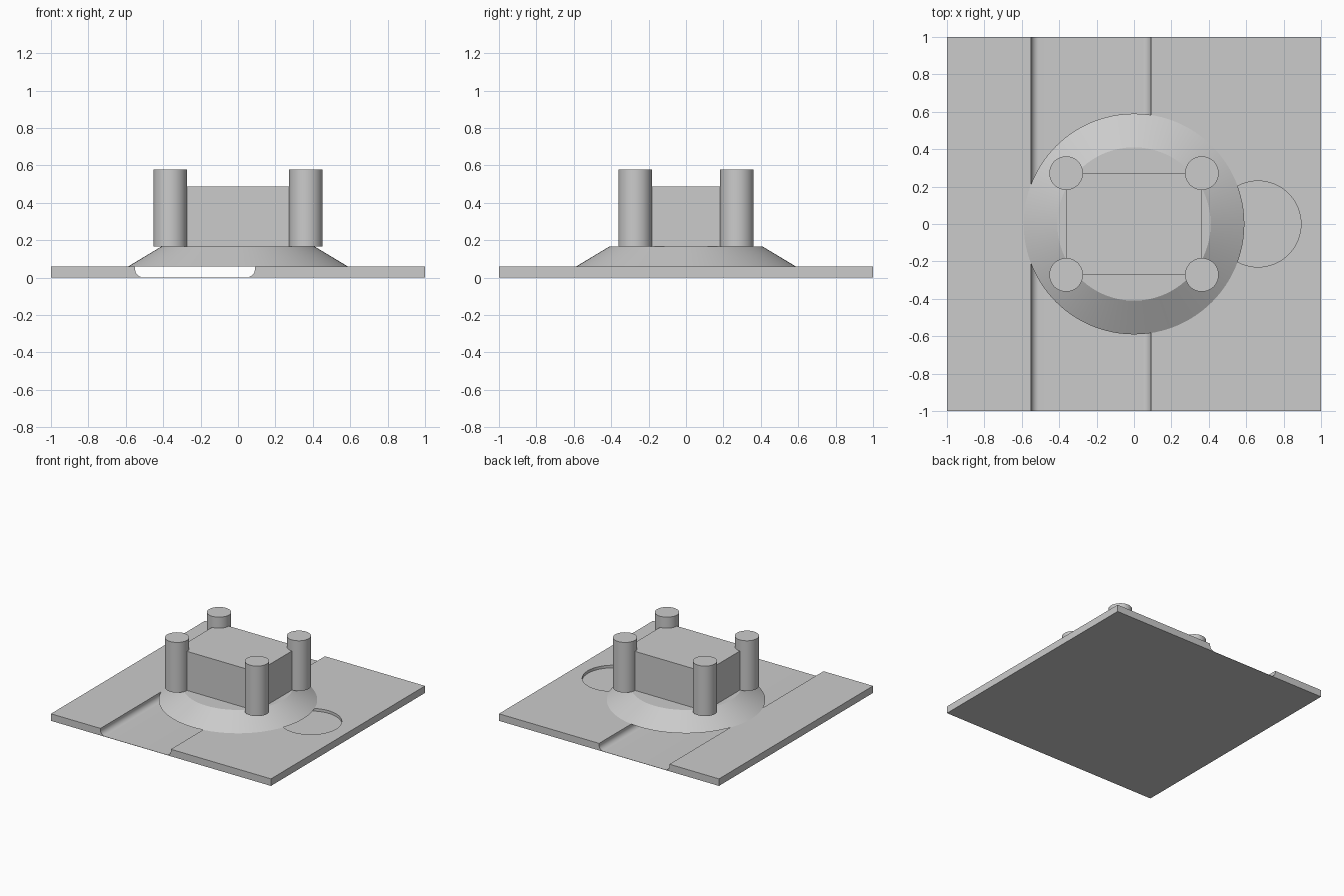
import bpy, bmesh, math
from mathutils import Matrix

if "Cube" in bpy.data.objects:
    bpy.data.objects.remove(bpy.data.objects["Cube"])

grey = bpy.data.materials.new("light_grey")
grey.use_nodes = True
grey.diffuse_color = (0.6, 0.6, 0.6, 1)
grey.node_tree.nodes["Principled BSDF"].inputs["Base Color"].default_value = (0.6, 0.6, 0.6, 1)

PLATE_TOP, CONE_TOP = 0.058, 0.166
BODY_TOP, POST_TOP = 0.487, 0.578


def finish(bm, name):
    bmesh.ops.recalc_face_normals(bm, faces=bm.faces[:])
    mesh = bpy.data.meshes.new(name)
    bm.to_mesh(mesh)
    bm.free()
    obj = bpy.data.objects.new(name, mesh)
    bpy.context.collection.objects.link(obj)
    mesh.materials.append(grey)
    return obj


def smooth(obj):
    bpy.ops.object.select_all(action='DESELECT')
    obj.select_set(True)
    bpy.context.view_layer.objects.active = obj
    bpy.ops.object.shade_smooth_by_angle(angle=math.radians(30))


def cone(name, x, y, z0, z1, r0, r1, sides=64):
    bm = bmesh.new()
    bmesh.ops.create_cone(bm, cap_ends=True, segments=sides, radius1=r0, radius2=r1,
                          depth=z1 - z0, matrix=Matrix.Translation((x, y, (z0 + z1) / 2)))
    return finish(bm, name)


def fillet(cx, cz, r, start, end, steps=10):
    angles = [math.radians(start + (end - start) * i / steps) for i in range(steps + 1)]
    return [(cx + r * math.cos(a), cz + r * math.sin(a)) for a in angles]


# Base plate: channel profile with filleted floor corners, extruded front to back
left, right, r, floor = -0.55, 0.09, 0.042, 0.002
profile = [(-1, 0), (-1, PLATE_TOP), (left, PLATE_TOP)]
profile += fillet(left + r, floor + r, r, 180, 270)
profile += fillet(right - r, floor + r, r, 270, 360)
profile += [(right, PLATE_TOP), (1, PLATE_TOP), (1, 0)]
bm = bmesh.new()
face = bm.faces.new([bm.verts.new((x, -1, z)) for x, z in profile])
ext = bmesh.ops.extrude_face_region(bm, geom=[face])
bmesh.ops.translate(bm, vec=(0, 2, 0),
                    verts=[g for g in ext["geom"] if isinstance(g, bmesh.types.BMVert)])
plate = finish(bm, "base_plate")

# Shallow round recess in the plate
cutter = cone("recess_cutter", 0.663, 0, PLATE_TOP - 0.022, 0.2, 0.23, 0.23)
cutter.hide_render = True
cutter.hide_set(True)
cut = plate.modifiers.new("recess", 'BOOLEAN')
cut.operation = 'DIFFERENCE'
cut.solver = 'EXACT'
cut.object = cutter
smooth(plate)

# Conical pedestal
smooth(cone("pedestal", 0, 0, PLATE_TOP, CONE_TOP, 0.59, 0.41, 96))

# Rectangular body
bm = bmesh.new()
bmesh.ops.create_cube(bm, size=1, matrix=Matrix.Translation((0, 0, (CONE_TOP + BODY_TOP) / 2))
                      @ Matrix.Diagonal((0.726, 0.544, BODY_TOP - CONE_TOP, 1)))
finish(bm, "body")

# Corner posts
for side, sx in (("left", 1), ("right", -1)):
    for end, sy in (("front", -1), ("back", 1)):
        smooth(cone(f"{end}_{side}_post", sx * 0.363, sy * 0.272,
                    CONE_TOP, POST_TOP, 0.09, 0.09, 48))
